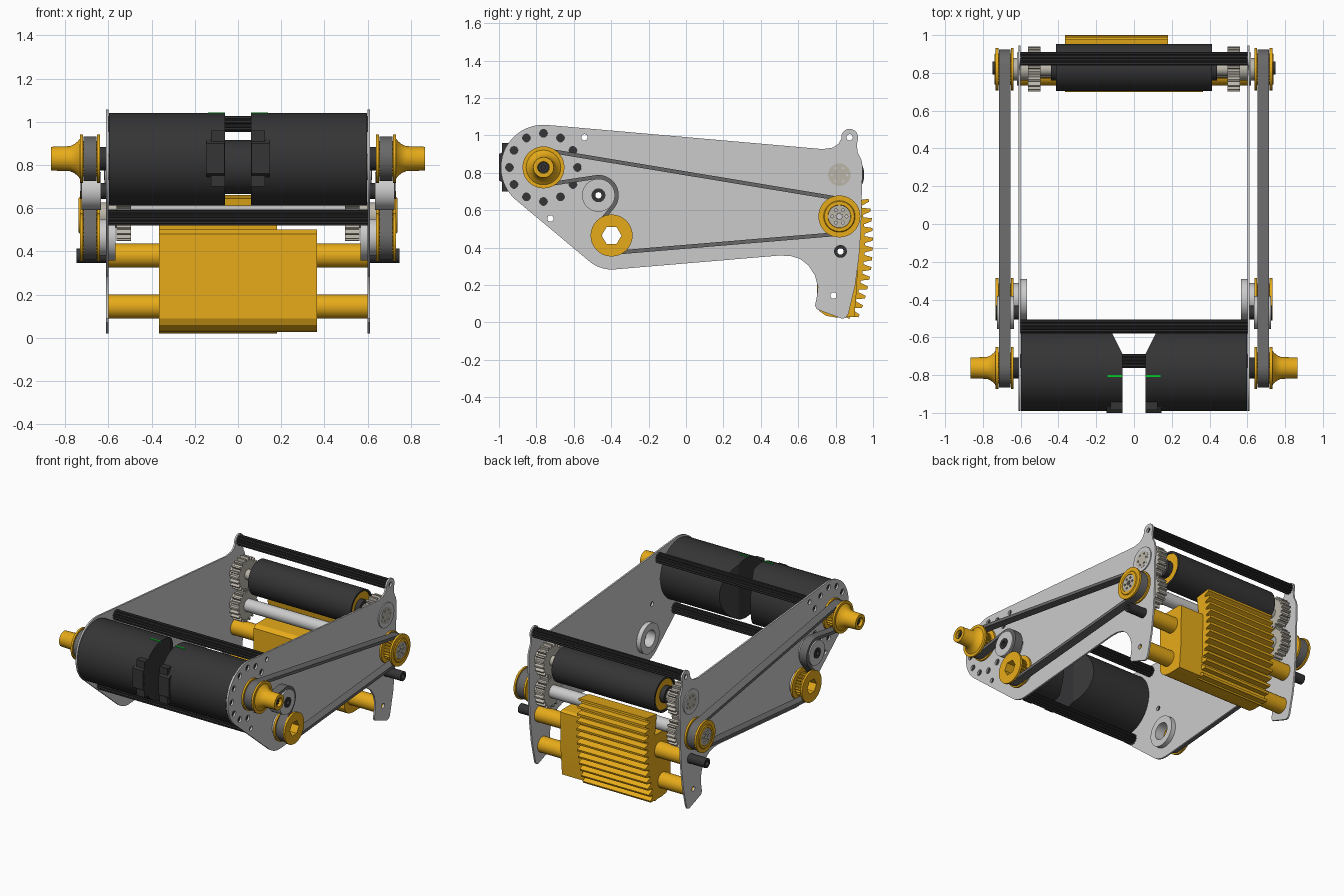
import bpy, bmesh
from math import sin, cos, pi, radians, atan2, acos, hypot
from mathutils import Vector

if "Cube" in bpy.data.objects:
    bpy.data.objects.remove(bpy.data.objects["Cube"])


def material(name, r, g, b):
    m = bpy.data.materials.new(name)
    m.diffuse_color = (r, g, b, 1)
    m.use_nodes = True
    m.node_tree.nodes["Principled BSDF"].inputs["Base Color"].default_value = m.diffuse_color
    return m


BLACK = material("black", .035, .035, .037)
GOLD = material("gold", .80, .41, .01)
RUBBER = material("belt_grey", .14, .14, .14)
STEEL = material("warm_steel", .50, .47, .40)
LIGHT = material("light_grey", .55, .55, .56)
GREEN = material("green", .0, .6, .02)


def arc(c, r, a0, a1, n):
    return [(c[0] + r * cos(radians(a0 + (a1 - a0) * i / n)),
             c[1] + r * sin(radians(a0 + (a1 - a0) * i / n))) for i in range(n + 1)]


def circle(c, r, n=32):
    return arc(c, r, 0, 360, n)[:-1]


def gear(c, r0, r1, n):
    return [(c[0] + r * cos(2 * pi * (i + f) / n), c[1] + r * sin(2 * pi * (i + f) / n))
            for i in range(n) for f, r in ((0, r0), (.38, r0), (.55, r1), (.83, r1))]


def finish(name, bm, mat, mirror):
    bmesh.ops.recalc_face_normals(bm, faces=bm.faces[:])
    me = bpy.data.meshes.new(name)
    bm.to_mesh(me)
    bm.free()
    ob = bpy.data.objects.new(name, me)
    bpy.context.collection.objects.link(ob)
    if mat:
        me.materials.append(mat)
    if mirror:
        ob.modifiers.new("mirror", 'MIRROR').use_mirror_merge = False
    return ob


def prism(name, loops, x0, x1, mat=None, mirror=True, cut=None):
    """Side profile (y, z) with optional hole loops, extruded from x0 to x1."""
    bm = bmesh.new()
    for loop in loops:
        vs = [bm.verts.new((x0, y, z)) for y, z in loop]
        for a, b in zip(vs, vs[1:] + vs[:1]):
            bm.edges.new((a, b))
    bmesh.ops.triangle_fill(bm, edges=bm.edges[:], use_beauty=True, normal=(1, 0, 0))
    out = bmesh.ops.extrude_face_region(bm, geom=bm.faces[:])
    bmesh.ops.translate(bm, vec=(x1 - x0, 0, 0),
                        verts=[v for v in out["geom"] if isinstance(v, bmesh.types.BMVert)])
    if cut:
        bmesh.ops.bisect_plane(bm, geom=bm.verts[:] + bm.edges[:] + bm.faces[:],
                               plane_co=cut[0], plane_no=cut[1], clear_outer=True)
        bmesh.ops.holes_fill(bm, edges=bm.edges[:])
    return finish(name, bm, mat, mirror)


def lathe(name, pts, c, mat, n=40):
    """Closed (x, radius) profile spun about the x axis through c."""
    bm = bmesh.new()
    rings = [[bm.verts.new((x, y, z)) for y, z in circle(c, r, n)] for x, r in pts]
    for a, b in zip(rings, rings[1:] + rings[:1]):
        for i in range(n):
            bm.faces.new((a[i], a[(i + 1) % n], b[(i + 1) % n], b[i]))
    return finish(name, bm, mat, True)


def box(y0, y1, z0, z1):
    return [[(y0, z0), (y1, z0), (y1, z1), (y0, z1)]]


# Axle positions in the side view (y, z)
FRONT, HEX, IDLER = (-.762, .829), (-.398, .465), (-.468, .68)
REAR, ROLL = (.82, .567), (.82, .79)
RODS = {"upper_front_rod": (-.543, .99), "lower_front_rod": (-.725, .556), "rear_rod": (.875, .99)}
STAND, LEG = (.826, .38), (.789, .144)
BORE = .017

# Side plates
outline = (arc(FRONT, .228, 84, 231, 24) + arc(HEX, .182, 231, 275, 8)
           + [(.50, .358), (.56, .355), (.61, .34), (.655, .305), (.69, .25), (.705, .19),
              (.70, .14), (.69, .09), (.70, .07), (.835, .02), (.855, .025), (.868, .045),
              (.905, .2), (.925, .35), (.936, .5), (.94, .7), (.945, .83), (.938, .87),
              (.918, .91), (.913, .95)]
           + arc(RODS["rear_rod"], .045, -10, 190, 12)
           + [(.815, .955), (.785, .935), (.73, .927)])
holes = [circle(c, BORE, 16) for c in list(RODS.values()) + [STAND, LEG, IDLER]]
holes += [circle(p, .021, 14) for p in circle(FRONT, .182, 12)] + [circle(HEX, .06)]
prism("side_plates", [outline] + holes, .60, .612)

# Ribbed cross rods
for name, c in RODS.items():
    prism(name, [gear(c, .029, .037, 12), circle(c, BORE, 16)], -.6, .6, BLACK, False)

# Front drum halves with a wedge opening at the back of the gap
prism("front_drum", [circle((-.775, .826), .215, 48)], .06, .598, BLACK,
      cut=((.06, -.69, 0), Vector((-.12, .06, 0)).normalized()))
prism("drum_bracket", box(-.985, -.92, .70, .96), .06, .125, BLACK)
prism("drum_bracket_face", [[(-.95, .73), (-1, .76), (-1, .9), (-.95, .93)]], .062, .145, BLACK)
prism("drum_marker", box(-.81, -.80, 1.0, 1.042), .06, .14, GREEN)

# Toothed pulleys: front hub, rear and hex bored
spline = gear(FRONT, .026, .032, 10)
for name, c, bore in (("front_pulley", FRONT, circle(FRONT, .03)),
                      ("rear_pulley", REAR, circle(REAR, .06)),
                      ("hex_pulley", HEX, circle(HEX, .053, 6))):
    prism(name + "_teeth", [gear(c, .072, .083, 24), bore], .65, .72, GOLD)
    for i, x in enumerate((.638, .718)):
        prism(f"{name}_flange_{i}", [circle(c, .112, 40), bore], x, x + .014, GOLD)
lathe("front_hub", [(.73, .095), (.742, .08), (.758, .067), (.778, .058), (.865, .055),
                    (.865, .031), (.73, .031)], FRONT, GOLD)
prism("front_axle", [spline, circle(FRONT, .012, 12)], .6, .845, BLACK)
prism("front_spacer", [circle(FRONT, .055)], .612, .638, BLACK)
lathe("rear_pulley_rim", [(.731, .085), (.738, .08), (.738, .062), (.731, .06)], REAR, GOLD)
prism("hex_bearing", [circle(HEX, .108, 40), circle(HEX, .06)], .567, .60, LIGHT)
prism("hex_spacer", [circle(HEX, .085), circle(HEX, .06)], .612, .638, LIGHT)

# Belt tensioner
prism("idler", [circle(IDLER, .088, 40), circle(IDLER, .037)], .635, .725, LIGHT)
prism("idler_bolt", [circle(IDLER, .037), circle(IDLER, BORE, 16)], .612, .73, BLACK)


# Belt path around signed pulley radii (negative runs on the outer face)
def belt_loop(offset):
    stops = [(FRONT, .093), (REAR, .093), (HEX, .093), (IDLER, -.098)]
    normals, pts = [], []
    for i, (c, r) in enumerate(stops):
        d, s = stops[(i + 1) % 4]
        dy, dz = d[0] - c[0], d[1] - c[1]
        normals.append(atan2(dz, dy) + acos((r - s) / hypot(dy, dz)))
    for i, (c, r) in enumerate(stops):
        a, b = normals[i - 1], normals[i]
        sweep = -((a - b) % (2 * pi)) if r > 0 else (b - a) % (2 * pi)
        for k in range(17):
            t = a + sweep * k / 16
            pts.append((c[0] + (r + offset) * cos(t), c[1] + (r + offset) * sin(t)))
    return pts


prism("drive_belt", [belt_loop(.0105), belt_loop(-.0105)], .655, .716, RUBBER)

# Rear roller with end caps, meshing gears and their shafts
prism("rear_roller", [circle((.828, .79), .125, 48), circle((.828, .79), .11, 48)],
      -.412, .412, BLACK, False)
prism("roller_cap", [circle((.828, .79), .11, 40)], .36, .404, GOLD)
prism("roller_hub", [circle(ROLL, .06)], .40, .44, BLACK)
prism("upper_shaft", [circle(ROLL, .036)], .40, .62, STEEL)
prism("lower_shaft", [circle(REAR, .045)], -.6, .6, LIGHT, False)
for name, c, x in (("upper", ROLL, .614), ("lower", REAR, .73)):
    prism(name + "_gear", [gear(c, .098, .119, 20)], .495, .562, STEEL)
    prism(name + "_gear_hub", [circle(c, .06)], .562, .60, STEEL)
    bolts = [circle(p, .008, 8) for p in circle(c, .038, 6)]
    prism(name + "_shaft_end", [circle(c, .06), gear(c, .013, .018, 8)] + bolts,
          .612, x + .006, STEEL)
prism("upper_bearing", [circle(ROLL, .088, 40), circle(ROLL, .06)], .612, .619, LIGHT)

# Rear block, curved toothed face and support tubes
tube_holes = [circle(c, BORE, 16) for c in (STAND, LEG)]
block = [(.70, .09), (.715, .06), (.75, .035), (.80, .027), (.90, .03), (.915, .2),
         (.92, .49), (.90, .50), (.73, .50), (.70, .48)]
prism("rear_block", [block] + tube_holes, -.365, .365, GOLD, False)
pivot, teeth = (-.122, .434), 13
face = []
for i in range(teeth):
    for f, r in ((0, 1.078), (.25, 1.078), (.5, 1.12), (.8, 1.122)):
        a = radians(-22.6 + 34.8 * (i + f) / teeth)
        face.append((pivot[0] + r * cos(a), pivot[1] + r * sin(a)))
prism("toothed_face", [face + arc(pivot, 1.0, 12.2, -22.6, 12)], -.365, .18, GOLD, False)
for name, c in (("upper_tube", STAND), ("lower_tube", LEG)):
    prism(name, [circle(c, .056), circle(c, BORE, 16)], .36, .60, GOLD)
prism("standoff", [circle(STAND, .034), circle(STAND, BORE, 16)], .612, .748, BLACK)

# Smooth round surfaces, keep hard edges
for ob in bpy.context.collection.objects:
    ob.select_set(True)
    bpy.context.view_layer.objects.active = ob
bpy.ops.object.shade_smooth_by_angle(angle=radians(25))
